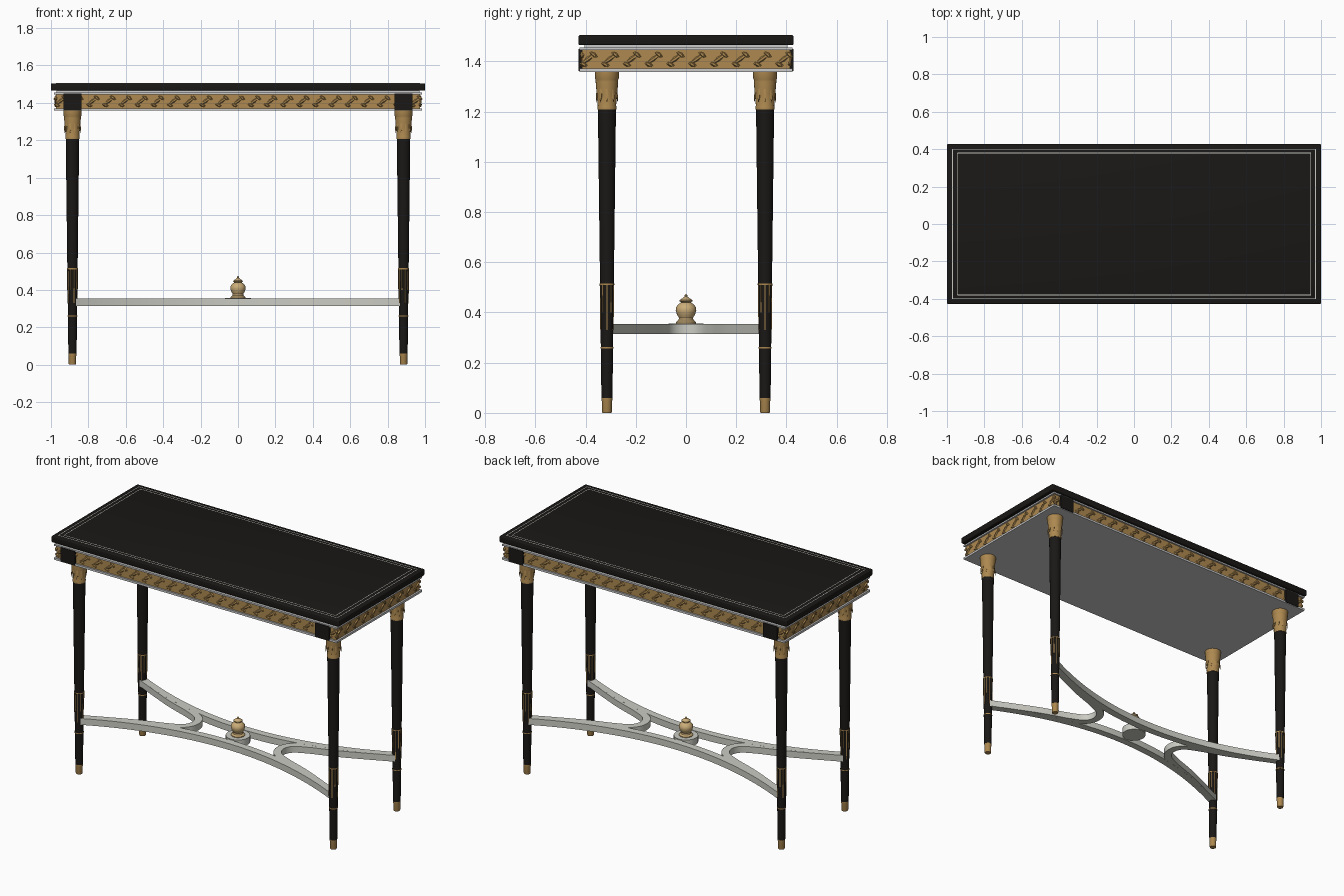
import bpy, bmesh, math
from mathutils import Matrix, Vector

if "Cube" in bpy.data.objects:
    bpy.data.objects.remove(bpy.data.objects["Cube"])


def material(name, rgb):
    m = bpy.data.materials.new(name)
    m.diffuse_color = (*rgb, 1)
    m.use_nodes = True
    m.node_tree.nodes["Principled BSDF"].inputs["Base Color"].default_value = m.diffuse_color
    return m


BLACK = material("ebony", (0.010, 0.009, 0.008))
GOLD = material("gilt", (0.42, 0.25, 0.08))
PALE_GOLD = material("pale_gilt", (0.60, 0.42, 0.19))
SILVER = material("silver", (0.60, 0.60, 0.55))


def finish(name, bm, mat=None, smooth=True):
    bmesh.ops.recalc_face_normals(bm, faces=bm.faces)
    me = bpy.data.meshes.new(name)
    bm.to_mesh(me)
    bm.free()
    ob = bpy.data.objects.new(name, me)
    bpy.context.collection.objects.link(ob)
    if mat:
        me.materials.append(mat)
    if smooth:
        bpy.ops.object.select_all(action='DESELECT')
        ob.select_set(True)
        bpy.context.view_layer.objects.active = ob
        bpy.ops.object.shade_smooth_by_angle(angle=math.radians(35))
    return ob


def add_box(bm, x0, x1, y0, y1, z0, z1):
    m = Matrix.Translation(((x0 + x1) / 2, (y0 + y1) / 2, (z0 + z1) / 2))
    bmesh.ops.create_cube(bm, size=1, matrix=m @ Matrix.Diagonal((x1 - x0, y1 - y0, z1 - z0, 1)))


def box(name, hx, hy, z0, z1, mat=None, bevel=0):
    bm = bmesh.new()
    add_box(bm, -hx, hx, -hy, hy, z0, z1)
    if bevel:
        bmesh.ops.bevel(bm, geom=bm.edges[:], offset=bevel, segments=3, profile=0.5, affect='EDGES')
    return finish(name, bm, mat)


def lathe(name, profile, mat, x=0, y=0, n=24):
    bm = bmesh.new()
    rings = [[bm.verts.new((x + r * math.cos(2 * math.pi * i / n), y + r * math.sin(2 * math.pi * i / n), z))
              for i in range(n)] for r, z in profile]
    for a, b in zip(rings, rings[1:]):
        for i in range(n):
            bm.faces.new((a[i], a[(i + 1) % n], b[(i + 1) % n], b[i]))
    bm.faces.new(rings[0])
    bm.faces.new(rings[-1])
    return finish(name, bm, mat)


def spline(pts, steps=8):
    """Catmull-Rom through 2D points."""
    p = [Vector(q) for q in pts]
    p = [2 * p[0] - p[1]] + p + [2 * p[-1] - p[-2]]
    out = []
    for i in range(1, len(p) - 2):
        a, b, c, d = p[i - 1:i + 3]
        for s in range(steps):
            t = s / steps
            out.append(0.5 * (2 * b + (c - a) * t + (2 * a - 5 * b + 4 * c - d) * t * t
                              + (3 * b - a - 3 * c + d) * t ** 3))
    return out + [p[-2]]


def ribbon(name, pts, width, z0, z1, mat):
    bm = bmesh.new()
    rows = []
    for i, p in enumerate(pts):
        t = (pts[min(i + 1, len(pts) - 1)] - pts[max(i - 1, 0)]).normalized()
        n = Vector((-t.y, t.x)) * width / 2
        rows.append([bm.verts.new((p.x + s * n.x, p.y + s * n.y, z))
                     for s, z in ((-1, z0), (1, z0), (1, z1), (-1, z1))])
    for a, b in zip(rows, rows[1:]):
        for i in range(4):
            bm.faces.new((a[i], a[(i + 1) % 4], b[(i + 1) % 4], b[i]))
    bm.faces.new(rows[0])
    bm.faces.new(rows[-1])
    return finish(name, bm, mat)


# Table top with two inlaid lines
box("table_top", 1.0, 0.428, 1.465, 1.505, BLACK, 0.006)
for k, (hx, hy) in enumerate(((0.97, 0.40), (0.945, 0.38))):
    bm = bmesh.new()
    for s in (-1, 1):
        w = 0.002
        add_box(bm, -hx, hx, s * hy - w, s * hy + w, 1.504, 1.5056)
        add_box(bm, s * hx - w, s * hx + w, -hy, hy, 1.504, 1.5056)
    finish(f"inlay_line_{k}", bm, SILVER, False)

# Apron: gilt frieze between plain mouldings
box("under_top_fillet", 0.97, 0.405, 1.453, 1.467)
box("top_moulding", 0.985, 0.424, 1.446, 1.456)
box("frieze_ground", 0.974, 0.414, 1.37, 1.448, GOLD)
box("bottom_moulding", 0.985, 0.424, 1.358, 1.371)

# Frieze relief: scrolling stem of tilted leaves on all four sides
bm = bmesh.new()


def leaf(mat4, length, width, depth):
    bmesh.ops.create_icosphere(bm, subdivisions=1, radius=1,
                               matrix=mat4 @ Matrix.Diagonal((length, depth, width, 1)))


for turn, half, dist in ((0, 0.95, 0.414), (2, 0.95, 0.414), (1, 0.39, 0.974), (3, 0.39, 0.974)):
    rot = Matrix.Rotation(turn * math.pi / 2, 4, 'Z')
    n = round(2 * half / 0.085)
    for i in range(n + 1):
        x = -half + 2 * half * i / n
        for dx, z, ang, ln in ((0, 1.41, 35, 0.032), (0.022, 1.427, -40, 0.019), (-0.018, 1.388, -25, 0.018)):
            leaf(rot @ Matrix.Translation((x + dx, -dist, z))
                 @ Matrix.Rotation(-math.radians(ang), 4, 'Y'), ln, 0.009, 0.009)
finish("frieze_leaves", bm, GOLD)

# Square blocks over the legs, on the long sides
bm = bmesh.new()
for sx in (-1, 1):
    for sy in (-1, 1):
        add_box(bm, sx * 0.885 - 0.049, sx * 0.885 + 0.049, sy * 0.418 - 0.01, sy * 0.418 + 0.01, 1.362, 1.45)
finish("corner_blocks", bm, BLACK, False)


def leg_radius(z):
    return 0.022 + 0.014 * (z - 0.06) / 1.15


# Four turned legs with gilt capital, sleeve and foot
for sx in (-1, 1):
    for sy in (-1, 1):
        tag = ("front" if sy < 0 else "back") + ("_left" if sx < 0 else "_right")
        x, y = sx * 0.885, sy * 0.315
        lathe(f"{tag}_leg", [(0.022, 0.06), (0.036, 1.212)], BLACK, x, y)
        lathe(f"{tag}_foot", [(0.018, 0), (0.020, 0.005), (0.020, 0.045), (0.0215, 0.05), (0.0215, 0.062)],
              GOLD, x, y)
        lathe(f"{tag}_capital", [(0.0375, 1.208), (0.038, 1.22), (0.0365, 1.224), (0.041, 1.27), (0.045, 1.32),
                                 (0.045, 1.327), (0.048, 1.333), (0.048, 1.36)], GOLD, x, y)
        for z in (0.26, 0.513):
            r = leg_radius(z)
            lathe(f"{tag}_ring", [(r, z - 0.003), (r + 0.002, z - 0.003), (r + 0.002, z + 0.003), (r, z + 0.003)],
                  GOLD, x, y)
        # gilt flute lines and capital leaves
        bm = bmesh.new()
        for i in range(10):
            a = 2 * math.pi * i / 10
            turn = Matrix.Translation((x, y, 0)) @ Matrix.Rotation(a, 4, 'Z')
            z0 = 0.40 if i % 2 else 0.33
            zc = (z0 + 0.513) / 2
            bmesh.ops.create_cube(bm, size=1, matrix=turn @ Matrix.Translation((leg_radius(zc), 0, zc))
                                  @ Matrix.Rotation(0.012, 4, 'Y')
                                  @ Matrix.Diagonal((0.004, 0.004, 0.513 - z0, 1)))
            leaf(turn @ Matrix.Translation((0.0415, 0, 1.275)) @ Matrix.Rotation(math.pi / 2 , 4, 'Z')
                 @ Matrix.Rotation(math.radians(-5), 4, 'X'), 0.007, 0.04, 0.003)
        finish(f"{tag}_gilt_mounts", bm, GOLD)

# Curved stretcher: two long bows and two U-shaped ends
for s, side in ((-1, "front"), (1, "back")):
    bow = [Vector((x, s * (0.10 + 0.215 * (x / 0.885) ** 2))) for x in [-0.88 + 1.76 * i / 32 for i in range(33)]]
    ribbon(f"{side}_stretcher", bow, 0.045, 0.315, 0.355, SILVER)
arm = [(0.88, 0.31), (0.6, 0.185), (0.42, 0.12), (0.325, 0.07), (0.295, 0)]
arm += [(x, -y) for x, y in arm[-2::-1]]
for s, side in ((-1, "left"), (1, "right")):
    ribbon(f"{side}_stretcher", spline([(s * x, y) for x, y in arm]), 0.045, 0.3152, 0.3548, SILVER)

# Central disc and urn finial
lathe("finial_disc", [(0.07, 0.315), (0.07, 0.357)], SILVER, n=32)
lathe("finial", [(0.040, 0.355), (0.040, 0.362), (0.030, 0.370), (0.028, 0.378), (0.036, 0.392), (0.041, 0.408),
                 (0.039, 0.422), (0.028, 0.435), (0.019, 0.440), (0.026, 0.445), (0.025, 0.450),
                 (0.014, 0.457), (0.006, 0.463), (0.007, 0.467), (0.001, 0.474)], PALE_GOLD)
# Bows meet the disc through short bridges
bm = bmesh.new()
add_box(bm, -0.02, 0.02, -0.09, 0.09, 0.318, 0.352)
finish("disc_bridge", bm, SILVER, False)
